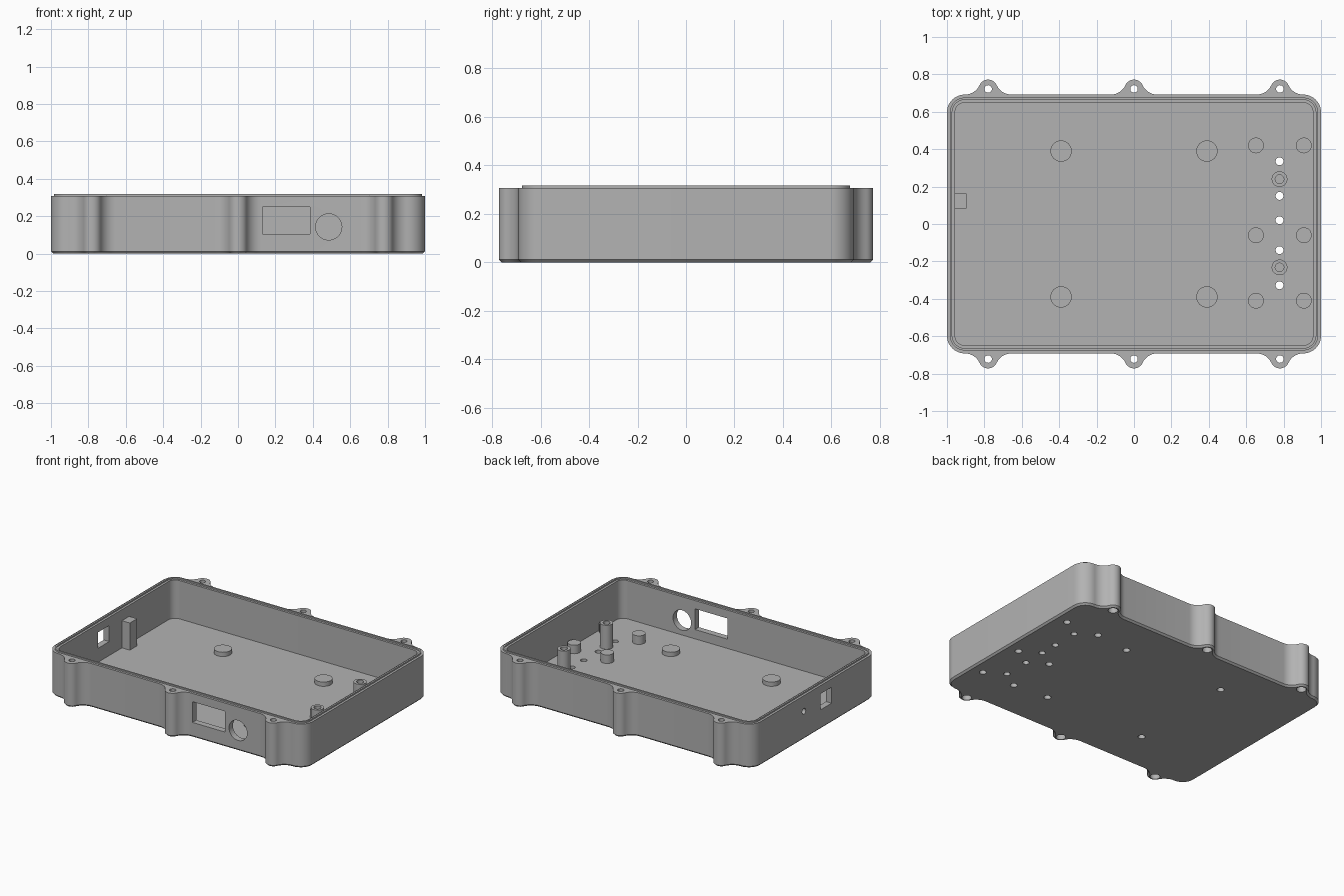
import bpy, bmesh
from math import sin, cos, pi, atan2, radians
from mathutils import Vector, Matrix

if "Cube" in bpy.data.objects:
    bpy.data.objects.remove(bpy.data.objects["Cube"])

grey = bpy.data.materials.new("housing grey")
grey.use_nodes = True
grey.diffuse_color = (0.45, 0.45, 0.45, 1)
grey.node_tree.nodes["Principled BSDF"].inputs["Base Color"].default_value = (0.45, 0.45, 0.45, 1)

# Main sizes
HX, HY, CORNER = 1.0, 0.692, 0.095
RIM, LIP, FLOOR, WALL = 0.308, 0.318, 0.04, 0.043
LUG_X, LUG_Y, LUG_R = (-0.78, 0, 0.78), 0.722, 0.05
FILLET, FILLET_DX = 0.086, 0.124


def arc(cx, cy, r, a0, a1, n):
    return [(cx + r * cos(a0 + (a1 - a0) * i / n), cy + r * sin(a0 + (a1 - a0) * i / n))
            for i in range(n + 1)]


def rounded_rect(d):
    """Rounded rectangle, moved inwards by d."""
    x, y, pts = HX - CORNER, HY - CORNER, []
    for k, (sx, sy) in enumerate([(1, 1), (-1, 1), (-1, -1), (1, -1)]):
        pts += arc(sx * x, sy * y, CORNER - d, k * pi / 2, (k + 1) * pi / 2, 12)
    return pts


def lug_outline(d):
    """Rounded rectangle with three filleted screw lugs on each long side."""
    fy = HY + FILLET
    a = atan2(fy - LUG_Y, FILLET_DX)
    half = arc(HX - CORNER, HY - CORNER, CORNER - d, 0, pi / 2, 12)
    for x in reversed(LUG_X):
        half += arc(x + FILLET_DX, fy, FILLET + d, 1.5 * pi, pi + a, 8)
        half += arc(x, LUG_Y, LUG_R - d, a, pi - a, 14)
        half += arc(x - FILLET_DX, fy, FILLET + d, -a, -pi / 2, 8)
    half += arc(CORNER - HX, HY - CORNER, CORNER - d, pi / 2, pi, 12)
    return half + [(-x, -y) for x, y in half]


def make(name, bm):
    bmesh.ops.recalc_face_normals(bm, faces=bm.faces)
    mesh = bpy.data.meshes.new(name)
    bm.to_mesh(mesh)
    bm.free()
    mesh.materials.append(grey)
    ob = bpy.data.objects.new(name, mesh)
    bpy.context.collection.objects.link(ob)
    return ob


def loft(name, levels, caps=True):
    """Skin a stack of (outline, height) levels."""
    bm = bmesh.new()
    rings = [[bm.verts.new((x, y, z)) for x, y in pts] for pts, z in levels]
    n = len(rings[0])
    for lo, hi in zip(rings, rings[1:]):
        for i in range(n):
            j = (i + 1) % n
            bm.faces.new((lo[i], lo[j], hi[j], hi[i]))
    if caps:
        bm.faces.new(rings[0])
        bm.faces.new(rings[-1])
    bmesh.ops.remove_doubles(bm, verts=bm.verts, dist=1e-5)
    return make(name, bm)


def rod(bm, start, end, r, n=32):
    a, b = Vector(start), Vector(end)
    turn = (b - a).to_track_quat('Z', 'Y').to_matrix().to_4x4()
    bmesh.ops.create_cone(bm, cap_ends=True, segments=n, radius1=r, radius2=r,
                          depth=(b - a).length, matrix=Matrix.Translation((a + b) / 2) @ turn)


def box(bm, lo, hi):
    lo, hi = Vector(lo), Vector(hi)
    bmesh.ops.create_cube(bm, size=1, matrix=Matrix.Translation((lo + hi) / 2)
                          @ Matrix.Diagonal((*(hi - lo), 1)))


def cut(ob, cutter):
    mod = ob.modifiers.new("cut", 'BOOLEAN')
    mod.operation, mod.solver, mod.object = 'DIFFERENCE', 'EXACT', cutter
    with bpy.context.temp_override(object=ob, active_object=ob, selected_objects=[ob]):
        bpy.ops.object.modifier_apply(modifier=mod.name)


# Tray with chamfered base
tray = loft("tray", [(lug_outline(0.012), 0), (lug_outline(0), 0.012), (lug_outline(0), RIM)])
inner = rounded_rect(WALL)
cavity = loft("cavity_cutter", [(inner, FLOOR), (inner, 0.5)])

# Raised sealing lip on the rim
lip = loft("sealing_lip", [(rounded_rect(0.016), RIM), (rounded_rect(0.016), LIP),
                           (rounded_rect(0.028), LIP), (rounded_rect(0.028), RIM)], caps=False)

# Supports on the floor: position, radius, top height, screw hole from below
pads = [(x, y) for x in (-0.39, 0.39) for y in (-0.39, 0.39)]
standoffs = [(x, y) for x in (0.652, 0.908) for y in (-0.41, -0.06, 0.42)]
posts = [(0.778, -0.232), (0.778, 0.24)]
parts = []
holes = bmesh.new()
for name, spots, r, top in (("floor_pad", pads, 0.057, 0.07),
                            ("standoff", standoffs, 0.042, 0.1),
                            ("screw_post", posts, 0.042, 0.208)):
    for x, y in spots:
        bm = bmesh.new()
        rod(bm, (x, y, FLOOR), (x, y, top), r)
        parts.append(make(name, bm))
        if name == "screw_post":
            rod(holes, (x, y, FLOOR + 0.03), (x, y, 0.4), 0.023)
        else:
            rod(holes, (x, y, -0.1), (x, y, top - 0.02), 0.023)

# Side bracket post against the right wall
bm = bmesh.new()
box(bm, (WALL - HX, 0.083, FLOOR), (-0.896, 0.163, 0.23))
parts.append(make("wall_post", bm))
rod(holes, (-1.1, 0.123, 0.198), (-0.92, 0.123, 0.198), 0.02)

# Floor holes and lug screw holes with wider recess below
for y in (-0.328, -0.14, 0.02, 0.15, 0.335):
    rod(holes, (0.778, y, -0.1), (0.778, y, 0.06), 0.021)
recess = bmesh.new()
for x in LUG_X:
    for y in (-LUG_Y, LUG_Y):
        rod(holes, (x, y, -0.1), (x, y, 0.5), 0.02)
        rod(recess, (x, y, -0.1), (x, y, 0.06), 0.031)

# Openings in the front and right walls
box(holes, (0.132, -0.8, 0.105), (0.385, -0.6, 0.25))
rod(holes, (0.485, -0.8, 0.143), (0.485, -0.6, 0.143), 0.07, 48)
box(holes, (-1.1, -0.182, 0.138), (-0.9, -0.058, 0.25))

hole_cutter = make("hole_cutter", holes)
recess_cutter = make("recess_cutter", recess)
for cutter in (cavity, hole_cutter, recess_cutter):
    cut(tray, cutter)
for part in parts:
    cut(part, hole_cutter)
for cutter in (cavity, hole_cutter, recess_cutter):
    bpy.data.objects.remove(cutter)

# Smooth curved walls, keep edges sharp
bpy.ops.object.select_all(action='DESELECT')
for ob in [tray, lip] + parts:
    ob.select_set(True)
bpy.context.view_layer.objects.active = tray
bpy.ops.object.shade_smooth_by_angle(angle=radians(30))
